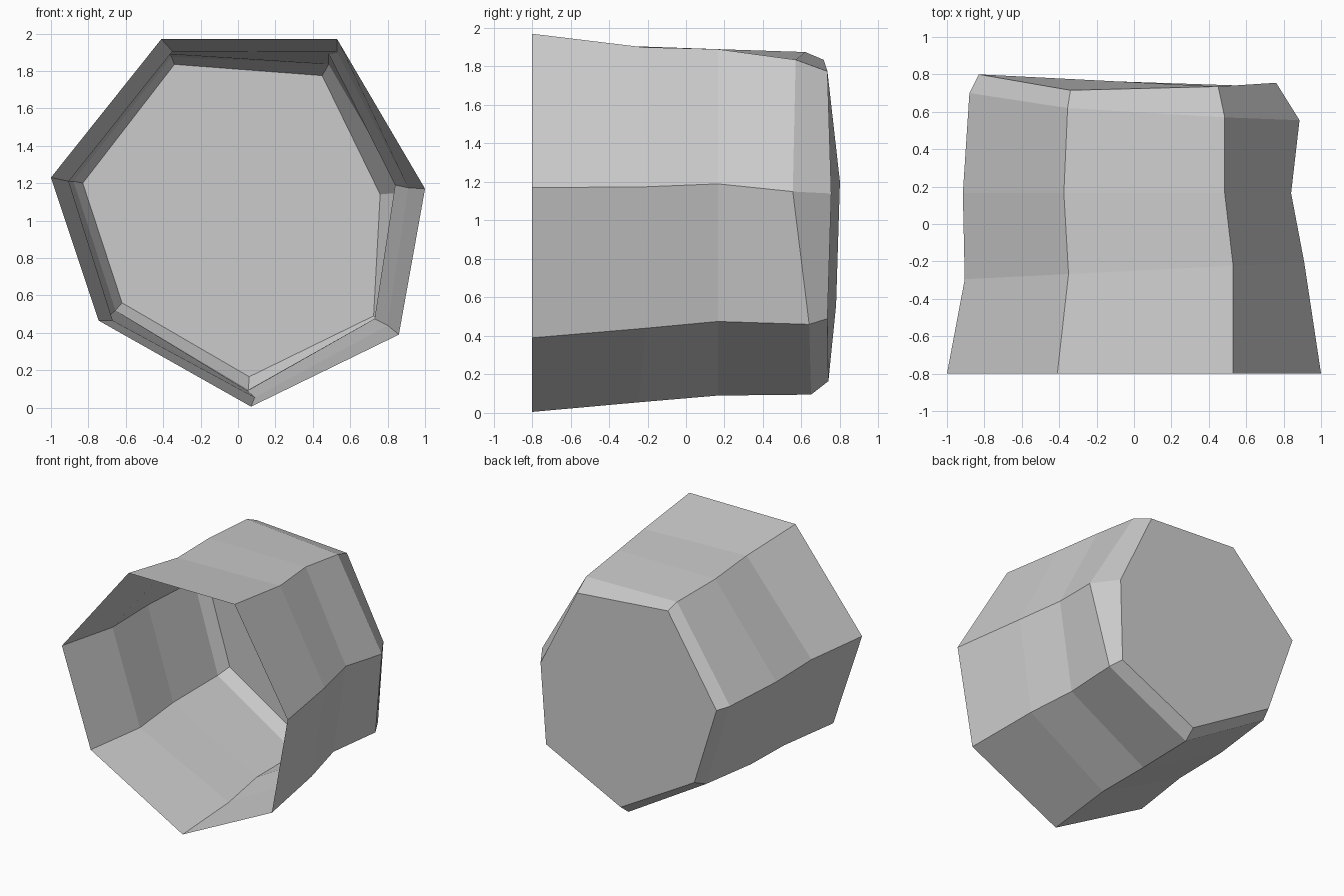
import bpy
import bmesh

# Remove the default object if it is in the scene
default_object = bpy.data.objects.get("Cube")
if default_object:
    bpy.data.objects.remove(default_object, do_unlink=True)


def make_material(name, colour):
    """Plain flat colour for both the viewport and a render."""
    material = bpy.data.materials.new(name)
    material.use_nodes = True
    material.diffuse_color = colour
    shader = material.node_tree.nodes["Principled BSDF"]
    shader.inputs["Base Color"].default_value = colour
    return material


def add_section(mesh, outline, depth):
    """Place one seven-sided (x, z) outline; depth gives y for each corner."""
    return [mesh.verts.new((x, depth(index, x), z))
            for index, (x, z) in enumerate(outline)]


def bridge(mesh, front, back):
    """Join two neighbouring sections with a band of flat quads."""
    count = len(front)
    for i in range(count):
        j = (i + 1) % count
        mesh.faces.new((front[i], back[i], back[j], front[j]))


# Hand-carved outlines, each running clockwise from the top left corner
rim = [(-.41, 1.97), (.53, 1.97), (1, 1.17), (.86, .39),
       (.07, .005), (-.745, .465), (-1, 1.23)]
waist = [(-.35, 1.905), (.53, 1.9), (.91, 1.175), (.8, .44),
         (.09, .055), (-.67, .465), (-.905, 1.21)]
belly = [(-.375, 1.89), (.485, 1.89), (.84, 1.19), (.73, .475),
         (.05, .09), (-.69, .49), (-.915, 1.21)]
shoulder = [(-.355, 1.875), (.485, 1.835), (.885, 1.15), (.77, .46),
            (.055, .095), (-.655, .52), (-.88, 1.21)]
base = [(-.34, 1.835), (.45, 1.775), (.76, 1.14), (.725, .49),
        (.06, .165), (-.62, .56), (-.83, 1.2)]

# Uneven depths of the chamfer around the closed end
shoulder_depth = [.62, .57, .555, .64, .65, .68, .7]
base_depth = [.715, .735, .755, .735, .74, .78, .8]

# Open seven-sided cup: banded wall, chamfered edge and closed back
cup = bmesh.new()
sections = [
    add_section(cup, rim, lambda index, x: -.8),
    add_section(cup, waist, lambda index, x: -.25 + x * .05),
    add_section(cup, belly, lambda index, x: .165),
    add_section(cup, shoulder, lambda index, x: shoulder_depth[index]),
    add_section(cup, base, lambda index, x: base_depth[index]),
]
for front, back in zip(sections, sections[1:]):
    bridge(cup, front, back)
cup.faces.new(sections[-1])
bmesh.ops.recalc_face_normals(cup, faces=cup.faces)

# The closed end must face away from the opening
cup.faces.ensure_lookup_table()
if cup.faces[-1].normal.y < 0:
    bmesh.ops.reverse_faces(cup, faces=cup.faces)

cup_mesh = bpy.data.meshes.new("faceted_cup")
cup.to_mesh(cup_mesh)
cup.free()
cup_mesh.materials.append(make_material("light grey", (.6, .6, .6, 1)))
cup_object = bpy.data.objects.new("faceted_cup", cup_mesh)
bpy.context.collection.objects.link(cup_object)
